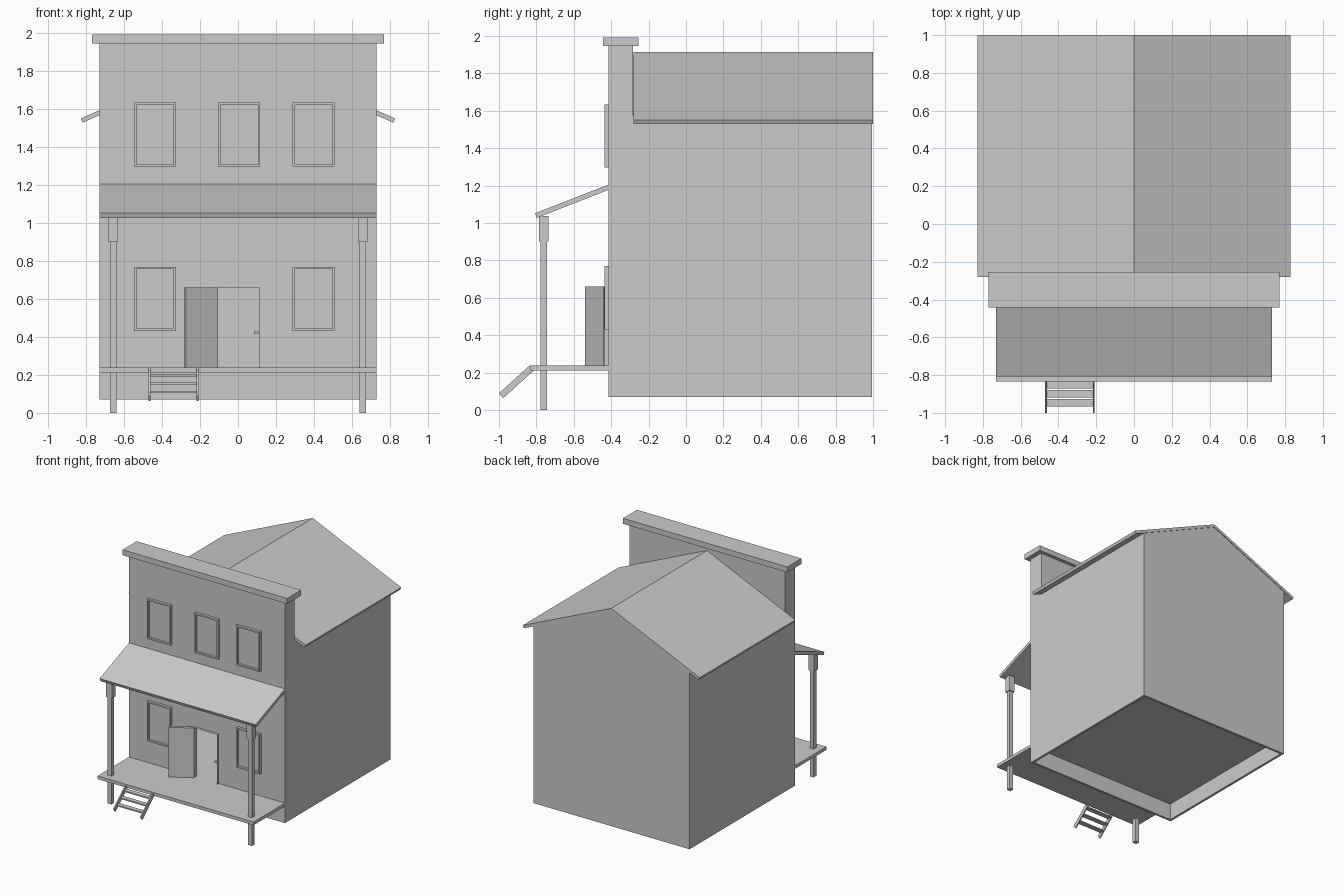
import bpy, bmesh
from mathutils import Vector

cube = bpy.data.objects.get("Cube")
if cube:
    bpy.data.objects.remove(cube, do_unlink=True)

grey = bpy.data.materials.new("plain grey")
grey.use_nodes = True
COLOUR = (0.6, 0.6, 0.6, 1)
grey.diffuse_color = COLOUR
grey.node_tree.nodes["Principled BSDF"].inputs["Base Color"].default_value = COLOUR


def finish(name, bm, recalc=True):
    if recalc:
        bmesh.ops.recalc_face_normals(bm, faces=bm.faces)
    mesh = bpy.data.meshes.new(name)
    bm.to_mesh(mesh)
    bm.free()
    mesh.materials.append(grey)
    ob = bpy.data.objects.new(name, mesh)
    bpy.context.collection.objects.link(ob)
    return ob


def prism(name, points, axis, lo, hi):
    """Extrude a 2D outline along an axis from lo to hi."""
    def place(a, b):
        return {"x": (lo, a, b), "y": (a, lo, b), "z": (a, b, lo)}[axis]
    bm = bmesh.new()
    face = bm.faces.new([bm.verts.new(place(a, b)) for a, b in points])
    new = bmesh.ops.extrude_face_region(bm, geom=[face])["geom"]
    step = Vector([(hi - lo) * (axis == k) for k in "xyz"])
    bmesh.ops.translate(bm, vec=step, verts=[v for v in new if isinstance(v, bmesh.types.BMVert)])
    return finish(name, bm)


def box(name, x, y, z):
    return prism(name, [(x[0], y[0]), (x[1], y[0]), (x[1], y[1]), (x[0], y[1])], "z", *z)


def combine(target, other, operation):
    mod = target.modifiers.new(operation.lower(), "BOOLEAN")
    mod.operation = operation
    mod.solver = "EXACT"
    mod.object = other
    other.hide_render = True
    other.hide_viewport = True


def gable(half, base, eave, peak):
    return [(-half, base), (half, base), (half, eave), (0, peak), (-half, eave)]


FRONT, BACK, HALF = -0.415, 0.995, 0.73
PARAPET = -0.284
DECK = (0.212, 0.239)
DOOR_X, DOOR_TOP = (-0.105, 0.11), 0.66

# House shell with tall false front, hollow and open underneath
house = prism("house_walls", gable(HALF, 0.07, 1.575, 1.895), "y", FRONT, BACK)
combine(house, box("false_front_helper", (-HALF, HALF), (FRONT, PARAPET), (0.07, 1.946)), "UNION")
combine(house, prism("room_cutter", gable(HALF - 0.02, -0.1, 1.54, 1.86), "y", FRONT + 0.02, BACK - 0.02), "DIFFERENCE")
combine(house, box("doorway_cutter", DOOR_X, (FRONT - 0.1, FRONT + 0.1), (DECK[1], DOOR_TOP)), "DIFFERENCE")
box("inside_floor", (-0.711, 0.711), (FRONT + 0.019, BACK - 0.019), DECK)
box("false_front_cap", (-0.77, 0.77), (-0.443, -0.255), (1.946, 1.992))

# Main roof
prism("roof", [(0, 1.915), (0.828, 1.55), (0.818, 1.528), (0, 1.89),
               (-0.818, 1.528), (-0.828, 1.55)], "y", -0.28, 1.0)

# Porch: deck, sloping awning and two posts
box("porch_deck", (-HALF, HALF), (-0.835, FRONT), DECK)
prism("porch_awning", [(FRONT, 1.205), (-0.807, 1.052), (-0.797, 1.027), (FRONT, 1.177)], "x", -HALF, HALF)
for side, cx in (("right", -0.657), ("left", 0.657)):
    for part, r, z in (("post", 0.018, (0, 0.9)), ("post_head", 0.026, (0.9, 1.038))):
        box(f"{side}_{part}", (cx - r, cx + r), (-0.76 - r, -0.76 + r), z)


# Window frames: upper row of three, lower row of two
def window(name, cx, cz):
    bm = bmesh.new()
    w, h = 0.111, 0.169
    pane = bm.faces.new([bm.verts.new((cx + sx * w, -0.437, cz + sz * h))
                         for sx, sz in ((-1, -1), (1, -1), (1, 1), (-1, 1))])
    rim = bmesh.ops.extrude_edge_only(bm, edges=bm.edges[:])["geom"]
    for v in rim:
        if isinstance(v, bmesh.types.BMVert):
            v.co.y = FRONT
    bmesh.ops.inset_individual(bm, faces=[pane], thickness=0.018)
    sunk = bmesh.ops.extrude_discrete_faces(bm, faces=[pane])["faces"][0]
    for v in sunk.verts:
        v.co.y = FRONT - 0.004
    finish(name, bm)


for i, cx in enumerate((-0.437, 0.006, 0.398)):
    window(f"upper_window_{i + 1}", cx, 1.465)
for i, cx in enumerate((-0.437, 0.398)):
    window(f"lower_window_{i + 1}", cx, 0.6)

# Door: thin open sleeve around the doorway, swung leaf and latch
bm = bmesh.new()
corners = [(DOOR_X[0], DECK[1]), (DOOR_X[0], DOOR_TOP), (DOOR_X[1], DOOR_TOP), (DOOR_X[1], DECK[1])]
outer = [bm.verts.new((x, -0.438, z)) for x, z in corners]
inner = [bm.verts.new((x, FRONT, z)) for x, z in corners]
for i in range(3):
    bm.faces.new((outer[i], outer[i + 1], inner[i + 1], inner[i]))
sleeve = finish("door_sleeve", bm, recalc=False)
centre = Vector((0, FRONT, 0.45))
if sleeve.data.polygons[1].normal.z > 0:
    sleeve.data.flip_normals()
prism("door_leaf", [(-0.105, -0.44), (-0.274, -0.539), (-0.285, -0.521), (-0.115, -0.42)],
      "z", DECK[1], DOOR_TOP)
box("door_latch", (0.085, 0.109), (-0.433, -0.42), (0.415, 0.43))

# Steps: two sloping stringers and three treads
for side, x in (("right", -0.47), ("left", -0.218)):
    prism(f"{side}_step_stringer", [(-0.835, 0.239), (-1.0, 0.09), (-0.978, 0.063), (-0.813, 0.212)],
          "x", x, x + 0.01)
for i in range(3):
    y, z = -0.852 - 0.047 * i, 0.197 - 0.043 * i
    box(f"step_tread_{i + 1}", (-0.462, -0.216), (y - 0.02, y + 0.02), (z - 0.005, z + 0.005))
